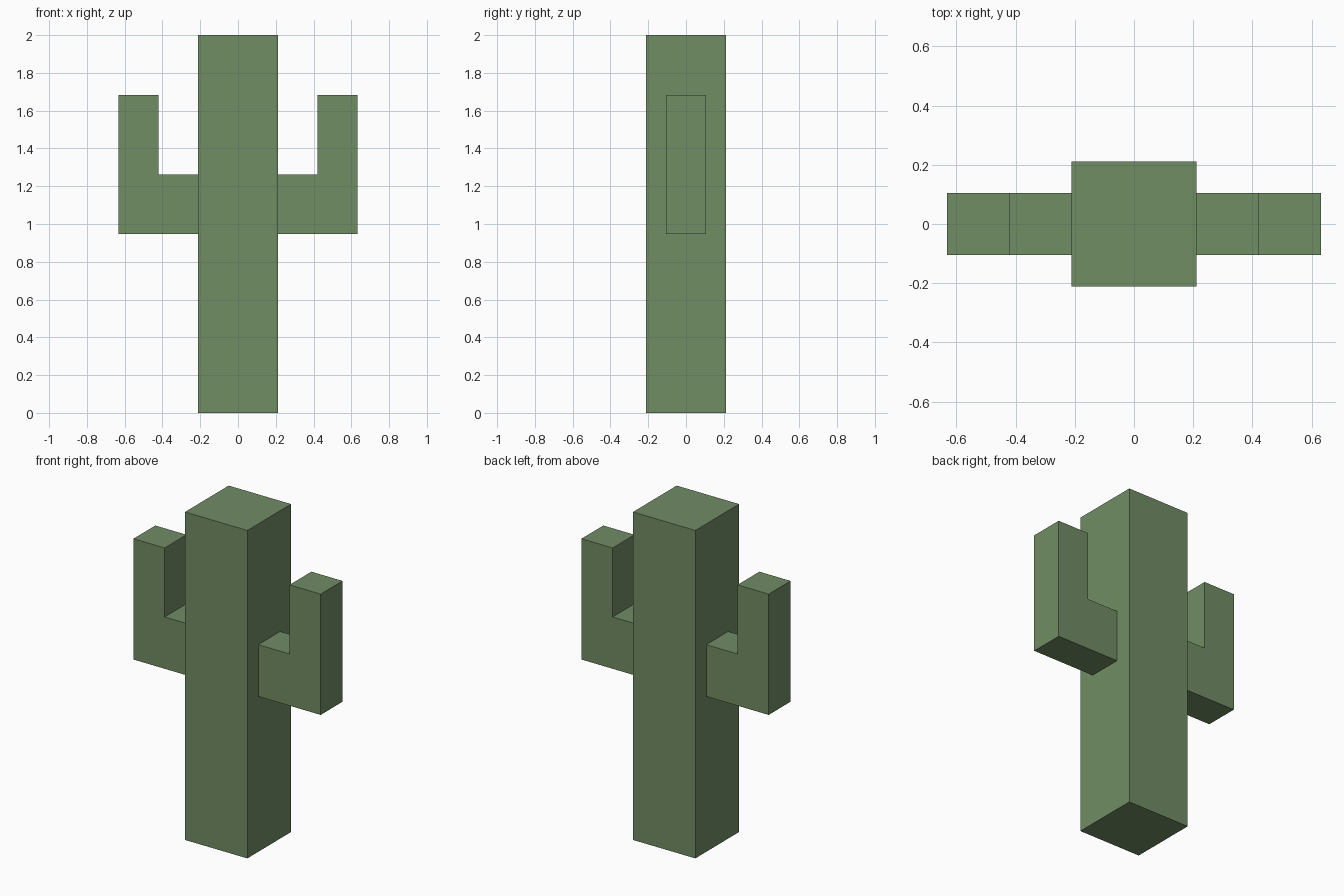
import bpy
import bmesh

cube = bpy.data.objects.get("Cube")
if cube:
    bpy.data.objects.remove(cube, do_unlink=True)

U = 2 / 19  # block unit: the trunk is 19 units tall

green = bpy.data.materials.new("cactus green")
green.use_nodes = True
colour = (0.165, 0.266, 0.13, 1)
green.diffuse_color = colour
green.node_tree.nodes["Principled BSDF"].inputs["Base Color"].default_value = colour


def extrude_profile(name, profile, half_depth):
    """Extrude an x-z outline, given in block units, along y."""
    bm = bmesh.new()
    face = bm.faces.new([bm.verts.new((x * U, -half_depth * U, z * U)) for x, z in profile])
    result = bmesh.ops.extrude_face_region(bm, geom=[face])
    moved = [v for v in result["geom"] if isinstance(v, bmesh.types.BMVert)]
    bmesh.ops.translate(bm, verts=moved, vec=(0, 2 * half_depth * U, 0))
    bmesh.ops.recalc_face_normals(bm, faces=bm.faces)
    mesh = bpy.data.meshes.new(name)
    bm.to_mesh(mesh)
    bm.free()
    mesh.materials.append(green)
    obj = bpy.data.objects.new(name, mesh)
    bpy.context.collection.objects.link(obj)
    return obj


# Square trunk
extrude_profile("trunk", [(-2, 0), (2, 0), (2, 19), (-2, 19)], 2)

# L-shaped arms, mirrored to both sides
arm = [(2, 9), (6, 9), (6, 16), (4, 16), (4, 12), (2, 12)]
for name, side in (("left_arm", 1), ("right_arm", -1)):
    extrude_profile(name, [(side * x, z) for x, z in arm], 1)
